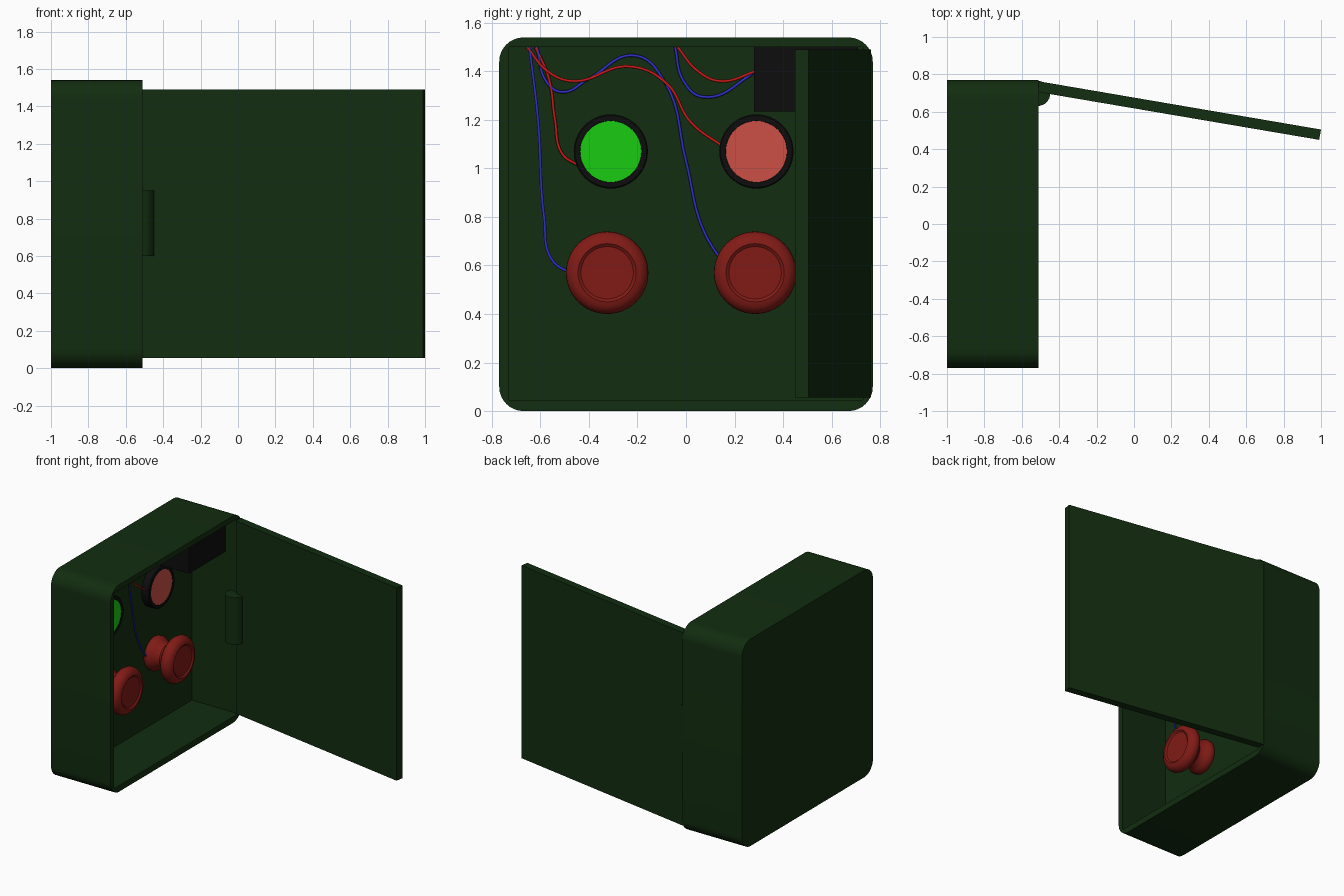
import bpy, bmesh, math
from mathutils import Matrix

if "Cube" in bpy.data.objects:
    bpy.data.objects.remove(bpy.data.objects["Cube"])


def mat(name, *rgb):
    m = bpy.data.materials.new(name)
    m.diffuse_color = (*rgb, 1)
    m.use_nodes = True
    m.node_tree.nodes["Principled BSDF"].inputs["Base Color"].default_value = m.diffuse_color
    return m


GREEN = mat("dark_green", 0.006, 0.026, 0.005)
BLACK = mat("black", 0.004, 0.004, 0.004)
LAMP_G = mat("lamp_green", 0.01, 0.6, 0.006)
LAMP_R = mat("lamp_red", 0.6, 0.08, 0.06)
RED = mat("button_red", 0.22, 0.011, 0.008)
WIRE_R = mat("wire_red", 0.6, 0.01, 0.01)
WIRE_B = mat("wire_blue", 0.03, 0.03, 0.6)
BACK = -0.89  # inner back wall


def finish(name, bm, material, smooth=True):
    bmesh.ops.recalc_face_normals(bm, faces=bm.faces)
    me = bpy.data.meshes.new(name)
    bm.to_mesh(me)
    bm.free()
    ob = bpy.data.objects.new(name, me)
    bpy.context.collection.objects.link(ob)
    me.materials.append(material)
    if smooth:
        bpy.ops.object.select_all(action='DESELECT')
        ob.select_set(True)
        bpy.context.view_layer.objects.active = ob
        bpy.ops.object.shade_smooth_by_angle(angle=math.radians(35))
    return ob


def block(x0, x1, y0, y1, z0, z1):
    bm = bmesh.new()
    m = Matrix.Translation(((x0 + x1) / 2, (y0 + y1) / 2, (z0 + z1) / 2)) \
        @ Matrix.Diagonal((x1 - x0, y1 - y0, z1 - z0, 1))
    bmesh.ops.create_cube(bm, size=1, matrix=m)
    return bm


def round_x_edges(bm, radius, segs):
    es = [e for e in bm.edges if abs(e.verts[0].co.x - e.verts[1].co.x) > 0.01]
    bmesh.ops.bevel(bm, geom=es, offset=radius, segments=segs, profile=0.5, affect='EDGES')


def lathe(name, profile, y, z, material, n=48):
    """Revolve (x, radius) points around an axis parallel to x; ends are capped."""
    bm = bmesh.new()
    rings = [[bm.verts.new((x, y + r * math.cos(2 * math.pi * i / n),
                            z + r * math.sin(2 * math.pi * i / n))) for i in range(n)]
             for x, r in profile]
    for a, b in zip(rings, rings[1:]):
        for i in range(n):
            j = (i + 1) % n
            bm.faces.new((a[i], a[j], b[j], b[i]))
    bm.faces.new(rings[0])
    bm.faces.new(rings[-1])
    return finish(name, bm, material)


def wire(name, pts, material, x=-0.865):
    cu = bpy.data.curves.new(name, 'CURVE')
    cu.dimensions = '3D'
    cu.bevel_depth = 0.006
    cu.bevel_resolution = 2
    cu.use_fill_caps = True
    sp = cu.splines.new('BEZIER')
    sp.bezier_points.add(len(pts) - 1)
    for bp, (y, z) in zip(sp.bezier_points, pts):
        bp.co = (x, y, z)
        bp.handle_left_type = bp.handle_right_type = 'AUTO'
    cu.materials.append(material)
    bpy.context.collection.objects.link(bpy.data.objects.new(name, cu))


# Case: rounded block hollowed from the open side
bm = block(-1, -0.51, -0.77, 0.77, 0, 1.54)
round_x_edges(bm, 0.1, 8)
case = finish("case", bm, GREEN, False)
cutter = finish("case_cutter", block(BACK, -0.3, -0.73, 0.73, 0.045, 1.5), GREEN, False)
cutter.hide_render = True
mod = case.modifiers.new("hollow", 'BOOLEAN')
mod.object = cutter
mod.solver = 'EXACT'
bpy.ops.object.select_all(action='DESELECT')
case.select_set(True)
bpy.context.view_layer.objects.active = case
bpy.ops.object.modifier_apply(modifier="hollow")
bpy.data.objects.remove(cutter)
bpy.ops.object.shade_smooth_by_angle(angle=math.radians(35))

# Open door
bm = bmesh.new()
f = bm.faces.new([bm.verts.new((x, y, 0.055)) for x, y in
                  ((-0.51, 0.763), (1.0, 0.505), (0.99, 0.45), (-0.51, 0.705))])
ext = bmesh.ops.extrude_face_region(bm, geom=[f])
bmesh.ops.translate(bm, vec=(0, 0, 1.435),
                    verts=[v for v in ext["geom"] if isinstance(v, bmesh.types.BMVert)])
finish("door", bm, GREEN, False)

# Hinge barrel
bm = bmesh.new()
bmesh.ops.create_cone(bm, cap_ends=True, segments=32, radius1=0.067, radius2=0.067, depth=0.35,
                      matrix=Matrix.Translation((-0.515, 0.698, 0.775)))
finish("hinge", bm, GREEN)

# Indicator lamps: black bezel with coloured lens
for side, y, m in (("left", -0.31, LAMP_G), ("right", 0.29, LAMP_R)):
    lathe("bezel_" + side, [(BACK - 0.01, 0.153), (-0.835, 0.153), (-0.83, 0.148),
                            (-0.83, 0.127), (-0.84, 0.125)], y, 1.07, BLACK)
    lathe("lens_" + side, [(-0.87, 0.126), (-0.832, 0.126)], y, 1.07, m)

# Mushroom push buttons
button = [(BACK - 0.01, 0.11), (-0.885, 0.122), (-0.86, 0.125), (-0.835, 0.112), (-0.81, 0.092),
          (-0.785, 0.088), (-0.765, 0.1), (-0.745, 0.135), (-0.725, 0.16), (-0.705, 0.17),
          (-0.685, 0.169), (-0.665, 0.159), (-0.65, 0.14), (-0.646, 0.12), (-0.655, 0.108),
          (-0.655, 0.106)]
for side, y in (("left", -0.325), ("right", 0.285)):
    lathe("button_" + side, button, y, 0.57, RED)

# Buzzer block under the ceiling
bm = block(BACK - 0.01, -0.6, 0.28, 0.71, 1.235, 1.505)
finish("buzzer", bm, BLACK, False)

# Wires
wire("wire_red_lamp_right", [(-0.655, 1.5), (-0.57, 1.4), (-0.47, 1.36), (-0.23, 1.42),
                             (-0.08, 1.35), (0.02, 1.19), (0.16, 1.085)], WIRE_R)
wire("wire_red_lamp_left", [(-0.62, 1.5), (-0.565, 1.37), (-0.54, 1.2), (-0.51, 1.06),
                            (-0.44, 1.01)], WIRE_R, -0.875)
wire("wire_blue_button_right", [(-0.615, 1.5), (-0.57, 1.35), (-0.51, 1.315), (-0.4, 1.37),
                                (-0.21, 1.465), (-0.09, 1.36), (0.0, 1.03), (0.07, 0.75),
                                (0.18, 0.57)], WIRE_B, -0.875)
wire("wire_blue_button_left", [(-0.645, 1.5), (-0.61, 1.2), (-0.585, 0.8), (-0.55, 0.62),
                               (-0.44, 0.555)], WIRE_B)
wire("wire_red_buzzer", [(-0.035, 1.5), (0.05, 1.4), (0.14, 1.36), (0.3, 1.405)], WIRE_R)
wire("wire_blue_buzzer", [(-0.045, 1.5), (-0.01, 1.36), (0.07, 1.295), (0.3, 1.405)], WIRE_B, -0.875)
